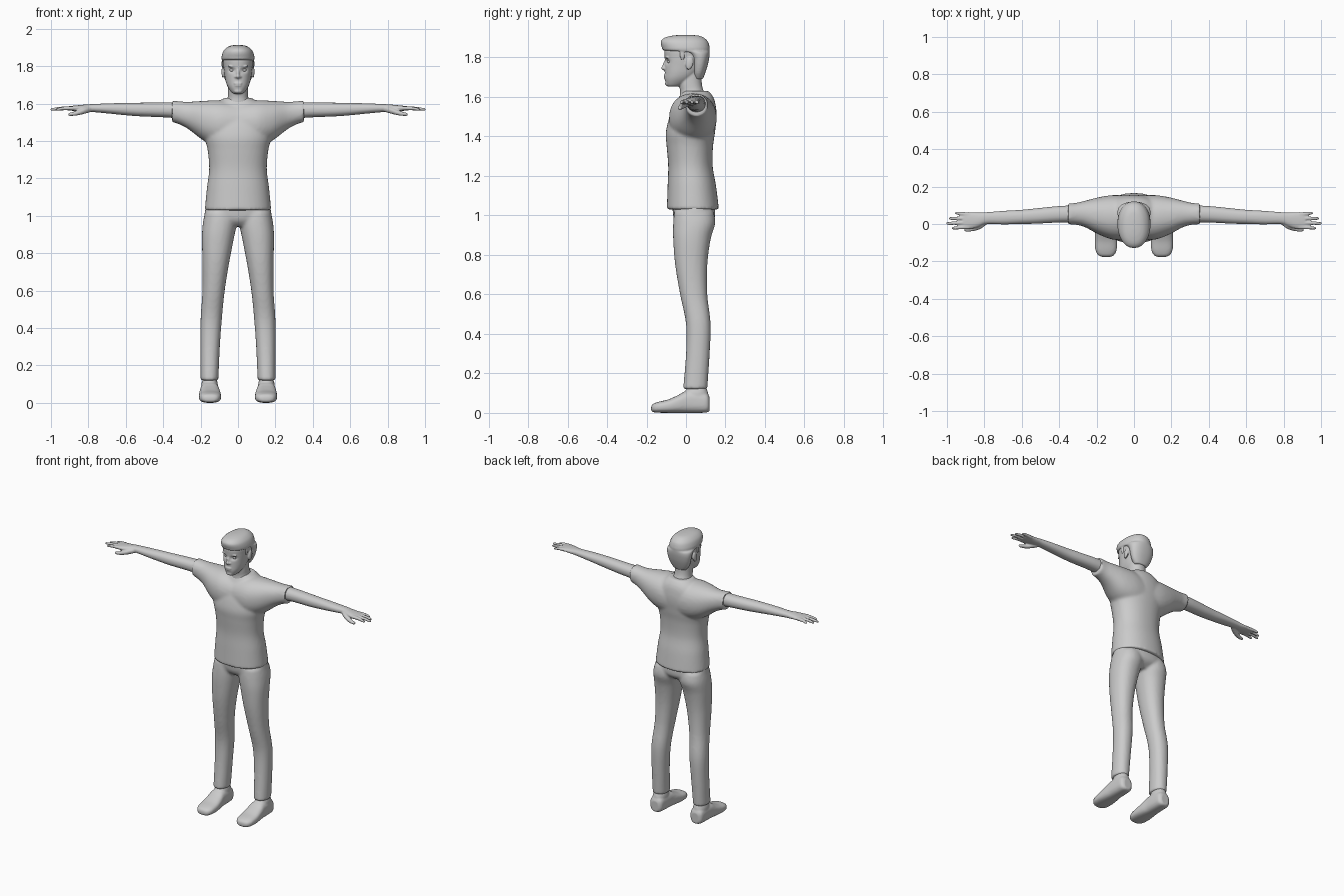
import bpy, bmesh, math
from mathutils import Vector, Matrix


def spline(rows, sub):
    # Catmull-Rom through the ring descriptions
    out = []
    for i in range(len(rows) - 1):
        a, b, c, d = (rows[max(0, min(len(rows) - 1, i + k))] for k in (-1, 0, 1, 2))
        for j in range(sub):
            t = j / sub
            out.append([0.5 * (2 * q + (r - p) * t + (2 * p - 5 * q + 4 * r - s) * t * t
                               + (3 * q - p - 3 * r + s) * t ** 3)
                        for p, q, r, s in zip(a, b, c, d)])
    return out + [list(rows[-1])]


def loft(bm, axis, rows, side=1, n=32, sub=5, power=2.2):
    # rows: (position on axis, u min, u max, v min, v max); u, v are the other axes
    rings = []
    for t, u0, u1, v0, v1 in spline(rows, sub):
        ring = []
        for k in range(n):
            a = 2 * math.pi * k / n
            c, s = math.cos(a), math.sin(a)
            u = (u0 + u1) / 2 + (u1 - u0) / 2 * math.copysign(abs(c) ** (2 / power), c)
            v = (v0 + v1) / 2 + (v1 - v0) / 2 * math.copysign(abs(s) ** (2 / power), s)
            p = {'x': (t, u, v), 'y': (u, t, v), 'z': (u, v, t)}[axis]
            ring.append(bm.verts.new((p[0] * side, p[1], p[2])))
        rings.append(ring)
    for r, q in zip(rings, rings[1:]):
        for k in range(n):
            bm.faces.new((r[k], r[(k + 1) % n], q[(k + 1) % n], q[k]))
    bm.faces.new(rings[0])
    bm.faces.new(rings[-1])


def ball(bm, loc, size, tilt=0):
    m = Matrix.Translation(loc) @ Matrix.Rotation(tilt, 4, 'X') @ Matrix.Diagonal((*size, 1))
    bmesh.ops.create_uvsphere(bm, u_segments=20, v_segments=14, radius=1, matrix=m)


def finish(name, bm, voxel=0, smooth=4, angle=50):
    # fuse overlapping volumes into one skin and soften it
    bmesh.ops.recalc_face_normals(bm, faces=bm.faces[:])
    me = bpy.data.meshes.new(name)
    bm.to_mesh(me)
    bm.free()
    ob = bpy.data.objects.new(name, me)
    bpy.context.collection.objects.link(ob)
    bpy.ops.object.select_all(action='DESELECT')
    ob.select_set(True)
    bpy.context.view_layer.objects.active = ob
    if voxel:
        m = ob.modifiers.new("fuse", 'REMESH')
        m.mode, m.voxel_size = 'VOXEL', voxel
        s = ob.modifiers.new("soften", 'SMOOTH')
        s.factor, s.iterations = 0.5, smooth
        bpy.ops.object.convert(target='MESH')
    bpy.ops.object.shade_smooth_by_angle(angle=math.radians(angle))
    return ob


def sym(rows):
    # (t, half width, v0, v1) -> symmetric ring
    return [(t, -h, h, a, b) for t, h, a, b in rows]


# Shirt: torso plus sleeves
bm = bmesh.new()
loft(bm, 'z', sym([(1.03, .178, -.097, .167), (1.15, .166, -.093, .152), (1.25, .154, -.09, .135),
                   (1.35, .162, -.098, .137), (1.42, .177, -.102, .147), (1.50, .175, -.083, .155),
                   (1.56, .15, -.055, .15), (1.60, .115, -.035, .138), (1.63, .075, -.018, .115)]), n=48)
for s in (-1, 1):
    loft(bm, 'x', [(0, -.08, .15, 1.36, 1.61), (.10, -.085, .155, 1.37, 1.618),
                   (.18, -.06, .145, 1.40, 1.615), (.26, -.018, .125, 1.46, 1.61),
                   (.31, -.004, .113, 1.488, 1.612), (.352, -.002, .11, 1.502, 1.617)], s)
finish("shirt", bm, .009, 5)

# Trousers: hips plus two legs
bm = bmesh.new()
loft(bm, 'z', sym([(.945, .12, -.03, .10), (.97, .17, -.055, .135), (1.0, .18, -.065, .148),
                   (1.06, .17, -.07, .145)]), n=40)
for s in (-1, 1):
    loft(bm, 'z', [(.12, .105, .2, -.015, .108), (.30, .097, .201, .0, .12), (.45, .086, .2, .0, .125),
                   (.60, .071, .19, -.03, .108), (.75, .047, .19, -.055, .108),
                   (.88, .022, .193, -.065, .125), (.96, .006, .188, -.065, .148),
                   (1.02, .006, .176, -.06, .14)], s)
finish("trousers", bm, .009, 5)

# Shoes with ankle collars
bm = bmesh.new()
for s in (-1, 1):
    loft(bm, 'y', [(-.177, .13, .165, .012, .03), (-.168, .108, .19, .004, .045),
                   (-.14, .093, .206, .001, .056), (-.09, .09, .21, .0, .068),
                   (-.04, .094, .207, .0, .09), (0, .1, .203, .0, .11), (.06, .103, .2, .0, .11),
                   (.105, .108, .196, .002, .1), (.12, .125, .178, .01, .08)], s, power=2.7)
    loft(bm, 'z', [(.05, .108, .198, -.02, .115), (.10, .108, .196, -.008, .112),
                   (.122, .113, .19, .002, .105), (.16, .12, .184, .015, .095)], s)
finish("shoes", bm, .006, 4)

# Arms with hands
bm = bmesh.new()
for s in (-1, 1):
    loft(bm, 'x', [(.30, .008, .1, 1.52, 1.608), (.40, .008, .096, 1.527, 1.606),
                   (.52, .002, .084, 1.532, 1.605), (.60, .0, .076, 1.538, 1.604),
                   (.70, -.002, .07, 1.548, 1.601), (.79, .0, .063, 1.556, 1.597),
                   (.83, -.015, .062, 1.557, 1.594), (.87, -.026, .063, 1.561, 1.59),
                   (.905, -.026, .062, 1.563, 1.586), (.918, -.018, .055, 1.567, 1.583)], s)
    # fingers: y at knuckle, y at tip, reach
    for y0, y1, tip in ((-.016, -.022, .975), (.007, .003, 1.004), (.03, .03, .99), (.051, .058, .958)):
        mid = (.89 + tip) / 2
        ym = (y0 + y1) / 2
        loft(bm, 'x', [(.88, y0 - .011, y0 + .011, 1.564, 1.586), (mid, ym - .0095, ym + .0095, 1.565, 1.584),
                       (tip - .012, y1 - .008, y1 + .008, 1.562, 1.577),
                       (tip, y1 - .004, y1 + .004, 1.565, 1.573)], s, n=14)
    # thumb
    loft(bm, 'x', [(.785, .0, .03, 1.556, 1.585), (.82, -.026, .012, 1.546, 1.578),
                   (.86, -.038, -.01, 1.537, 1.562), (.895, -.041, -.02, 1.534, 1.553),
                   (.908, -.036, -.025, 1.537, 1.548)], s, n=16)
finish("arms", bm, .0045, 3)

# Head: skull and face, with pressed-in eye sockets
bm = bmesh.new()
loft(bm, 'z', sym([(1.652, .022, -.09, -.04), (1.662, .036, -.1, -.01), (1.69, .055, -.107, .035),
                   (1.72, .066, -.107, .065), (1.76, .073, -.107, .09), (1.80, .078, -.108, .105),
                   (1.84, .079, -.108, .108), (1.88, .062, -.085, .09), (1.9, .03, -.05, .05)]),
     n=64, sub=6)
for v in bm.verts:
    if v.co.y < -.03:
        d = ((abs(v.co.x) - .032) / .017) ** 2 + ((v.co.z - 1.779) / .012) ** 2
        v.co.y += .014 * math.exp(-d)
# nose, nostrils, lips, chin, brows and ears
ball(bm, (0, -.106, 1.762), (.009, .012, .03), -.3)
ball(bm, (0, -.114, 1.746), (.011, .012, .01))
ball(bm, (0, -.106, 1.708), (.023, .007, .0055))
ball(bm, (0, -.105, 1.697), (.019, .007, .006))
ball(bm, (0, -.094, 1.667), (.022, .012, .012))
for s in (-1, 1):
    ball(bm, (.011 * s, -.107, 1.743), (.008, .009, .007))
    ball(bm, (.034 * s, -.095, 1.799), (.021, .009, .005))
    ball(bm, (.08 * s, .018, 1.77), (.008, .019, .033), -.2)
# neck
loft(bm, 'z', sym([(1.55, .085, -.02, .12), (1.595, .07, -.03, .112), (1.63, .056, -.03, .09),
                   (1.67, .053, -.035, .08), (1.73, .053, -.03, .08)]))
finish("head", bm, .0042, 3)

# Eyes
bm = bmesh.new()
for s in (-1, 1):
    ball(bm, (.032 * s, -.082, 1.779), (.013, .0125, .009))
finish("eyes", bm)

# Hair: cap with a forward fringe, reaching down to the nape
bm = bmesh.new()
loft(bm, 'z', sym([(1.69, .045, .04, .085), (1.72, .066, .032, .097), (1.76, .08, .028, .11),
                   (1.80, .087, .02, .118), (1.825, .088, -.015, .12), (1.834, .087, -.108, .12),
                   (1.85, .088, -.122, .12), (1.88, .079, -.128, .111), (1.9, .06, -.108, .09),
                   (1.91, .038, -.07, .065), (1.914, .012, -.03, .025)]), n=48, sub=4)
# sideburns in front of the ears
for s in (-1, 1):
    ball(bm, (.076 * s, -.018, 1.815), (.008, .014, .03))
finish("hair", bm, .005, 3)
